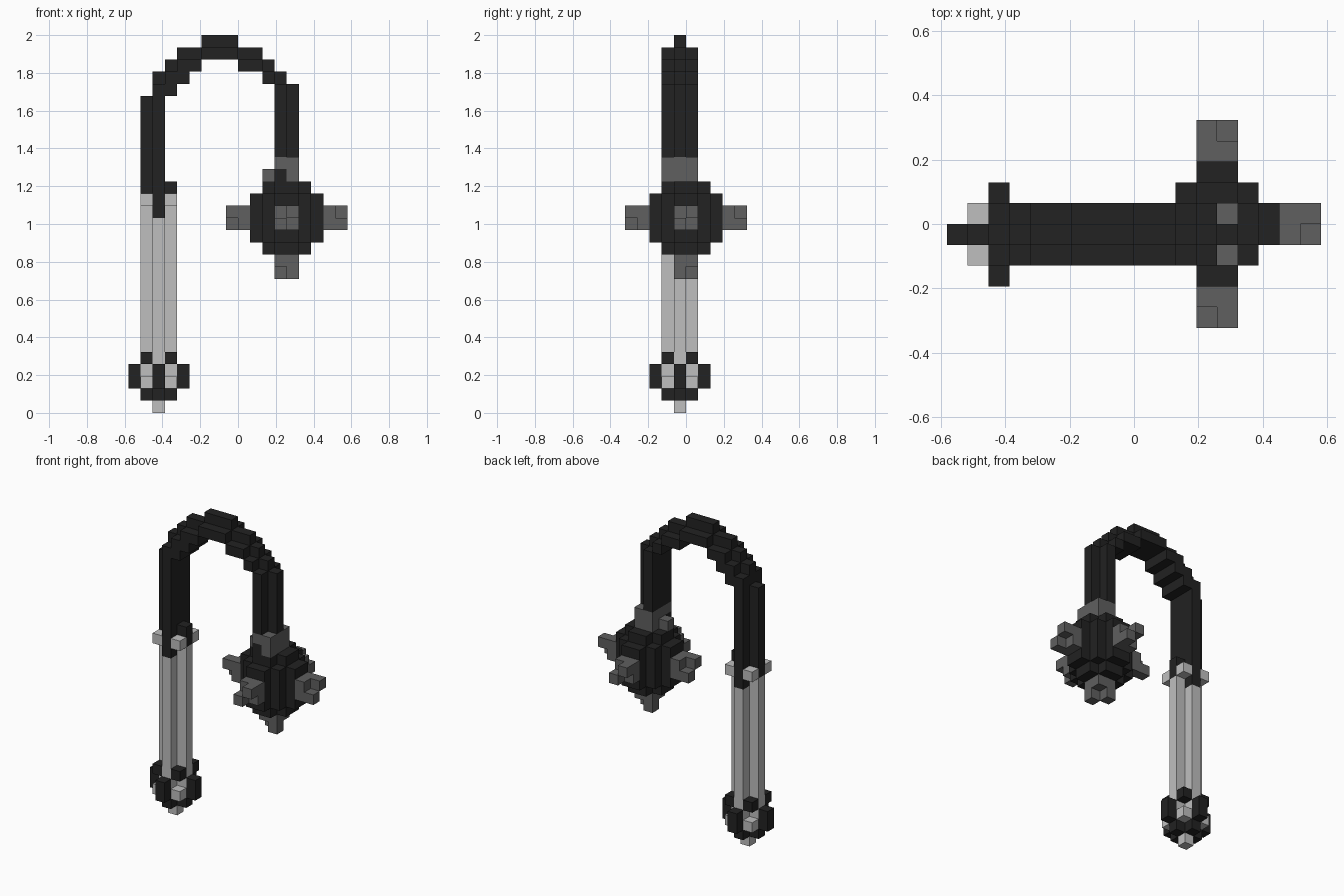
import bpy, bmesh
from mathutils import Vector

cube = bpy.data.objects.get("Cube")
if cube:
    bpy.data.objects.remove(cube, do_unlink=True)

U = 2 / 31                                # size of one block
ORIGIN = Vector((-9 * U, -5 * U, 0))      # corner of block (0, 0, 0)


def material(name, v):
    m = bpy.data.materials.new(name)
    m.use_nodes = True
    m.diffuse_color = (v, v, v, 1)
    bsdf = next(n for n in m.node_tree.nodes if n.type == 'BSDF_PRINCIPLED')
    bsdf.inputs["Base Color"].default_value = (v, v, v, 1)
    bsdf.inputs["Roughness"].default_value = 0.8
    return m


BLACK = material("black iron", 0.016)
GREY = material("dark grey steel", 0.115)
LIGHT = material("light grey grip", 0.52)


def box(x, y, z):
    """Blocks in inclusive index ranges; a single number means one layer."""
    rs = [range(a, a + 1) if isinstance(a, int) else range(a[0], a[1] + 1) for a in (x, y, z)]
    return {(i, j, k) for i in rs[0] for j in rs[1] for k in rs[2]}


def build(name, cells, mat):
    """Outer skin of a set of blocks."""
    bm = bmesh.new()
    verts = {}

    def vert(p):
        if p not in verts:
            verts[p] = bm.verts.new(ORIGIN + Vector(p) * U)
        return verts[p]

    for c in sorted(cells):
        for ax in range(3):
            for side in (0, 1):
                n = list(c)
                n[ax] += 2 * side - 1
                if tuple(n) in cells:
                    continue
                ring = []
                for a, b in ((0, 0), (1, 0), (1, 1), (0, 1)):
                    p = list(c)
                    p[ax] += side
                    p[(ax + 1) % 3] += a
                    p[(ax + 2) % 3] += b
                    ring.append(vert(tuple(p)))
                bm.faces.new(ring if side else ring[::-1])
    me = bpy.data.meshes.new(name)
    bm.to_mesh(me)
    bm.free()
    me.materials.append(mat)
    ob = bpy.data.objects.new(name, me)
    bpy.context.collection.objects.link(ob)
    return ob


def plus(z):
    return box((1, 3), 4, z) | box(2, (3, 5), z)


CORNERS = [(i, j) for i in (1, 3) for j in (3, 5)]

# Grip: cross-shaped rod with its bottom tip and small corner studs
grip = plus((2, 15)) | box((1, 3), 4, 16) | box(2, 4, 0)
for i, j in CORNERS:
    grip |= box(i, j, 2) | box(i, j, 17)
build("grip", grip, LIGHT)

# Pommel: base, four side knobs and corner studs
build("pommel_base", plus(1), BLACK)
for n, (i, j) in enumerate(((0, 4), (4, 4), (2, 2), (2, 6))):
    build(f"pommel_knob_{n + 1}", box(i, j, (2, 3)), BLACK)
for n, (i, j) in enumerate(CORNERS):
    build(f"pommel_stud_{n + 1}", box(i, j, 4), BLACK)

# Socket: where the chain meets the grip
build("socket", box(2, 3, (16, 17)) | box(2, 5, (16, 17)) | box((1, 3), 4, 17)
      | box(3, 4, 18), BLACK)

# Chain: wide inner band with a narrow outer ridge, arched over
chain = box(1, 4, (18, 25)) | box(13, 4, (21, 26))
bands = ((2, 18, 26), (3, 26, 27), (4, 27, 28), (5, 28, 28), ((6, 8), 29, 29),
         ((9, 10), 28, 28), (11, 27, 27), (12, 21, 26))
for x, low, high in bands:
    chain |= box(x, (3, 5), (low, high)) | box(x, 4, high + 1)
build("chain", chain, BLACK)

# Collar: mount between chain and ball
build("collar", (box((12, 13), (3, 5), (19, 20)) | box(11, 4, 19)) - box(12, 3, 19), GREY)
build("collar_notch", box(12, 3, 19), BLACK)

# Ball: stepped diamond layers
ball = set()
for n in range(3):
    ball |= box((10 + n, 15 - n), (4 - n, 5 + n), (14, 17))
for n in range(2):
    ball |= box((11 + n, 14 - n), (4 - n, 5 + n), (13, 18))
build("ball", ball, BLACK)

# Spikes: square base with two diagonal tip blocks
spikes = {
    "left_spike": box(16, (4, 5), (15, 16)) | {(17, 4, 15), (17, 5, 16)},
    "right_spike": box(9, (4, 5), (15, 16)) | {(8, 4, 16), (8, 5, 15)},
    "front_spike": box((12, 13), 1, (15, 16)) | {(13, 0, 16), (12, 0, 15)},
    "back_spike": box((12, 13), 8, (15, 16)) | {(12, 9, 16), (13, 9, 15)},
    "bottom_spike": box((12, 13), (4, 5), 12) | {(13, 4, 11), (12, 5, 11)},
}
for name, cells in spikes.items():
    build(name, cells, GREY)
